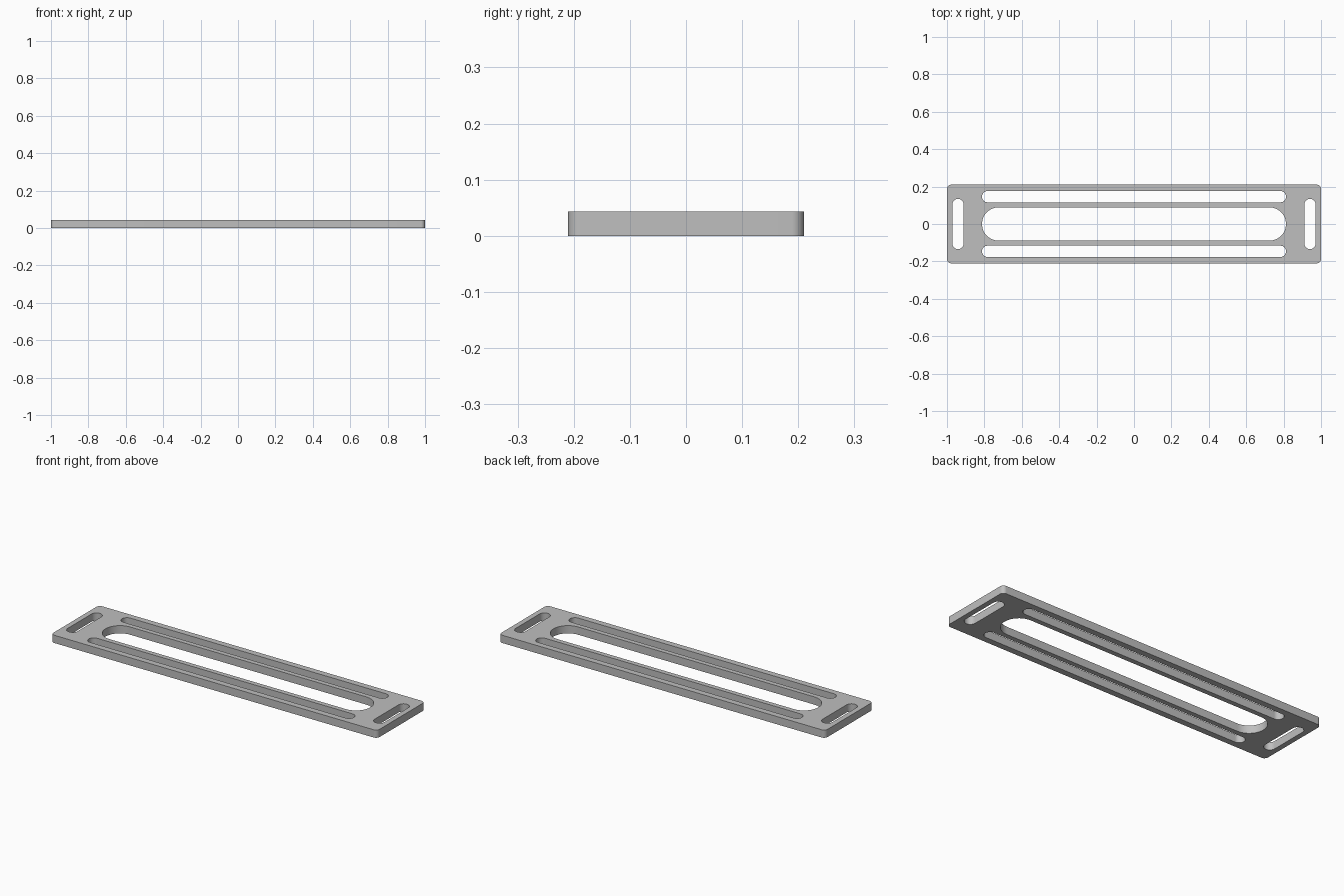
import bpy
import bmesh
from math import cos, sin, pi

if "Cube" in bpy.data.objects:
    bpy.data.objects.remove(bpy.data.objects["Cube"], do_unlink=True)

HEIGHT = 0.043

grey = bpy.data.materials.new("light_grey")
grey.use_nodes = True
colour = (0.52, 0.52, 0.52, 1)
grey.diffuse_color = colour
grey.node_tree.nodes["Principled BSDF"].inputs["Base Color"].default_value = colour


def add_outline(curve, cx, cy, half_x, half_y, radius, steps=12):
    """Add a closed rounded rectangle to a flat curve."""
    points = []
    corners = [(1, 1), (-1, 1), (-1, -1), (1, -1)]
    for quarter, (sx, sy) in enumerate(corners):
        for i in range(steps + 1):
            a = (quarter + i / steps) * pi / 2
            points.append((cx + sx * (half_x - radius) + radius * cos(a),
                           cy + sy * (half_y - radius) + radius * sin(a)))
    spline = curve.splines.new("POLY")
    spline.points.add(len(points) - 1)
    for point, (x, y) in zip(spline.points, points):
        point.co = (x, y, 0, 1)
    spline.use_cyclic_u = True


# Plate outline and its slots, filled and extruded
curve = bpy.data.curves.new("slotted_plate_profile", "CURVE")
curve.dimensions = "2D"
curve.fill_mode = "BOTH"
curve.extrude = HEIGHT / 2
add_outline(curve, 0, 0, 1, 0.21, 0.022)
add_outline(curve, 0, 0, 0.8125, 0.089, 0.0885)          # wide middle slot
for side in (-1, 1):
    add_outline(curve, 0, side * 0.146, 0.8125, 0.03, 0.0295)    # long side slots
    add_outline(curve, side * 0.941, 0, 0.03, 0.134, 0.0295)     # end slots

plate = bpy.data.objects.new("slotted_plate", curve)
bpy.context.collection.objects.link(plate)
bpy.ops.object.select_all(action="DESELECT")
plate.select_set(True)
bpy.context.view_layer.objects.active = plate
bpy.ops.object.convert(target="MESH")
plate = bpy.context.object

# Weld the caps to the walls and rest the plate on the ground
bm = bmesh.new()
bm.from_mesh(plate.data)
bmesh.ops.remove_doubles(bm, verts=bm.verts, dist=0.0001)
bmesh.ops.translate(bm, verts=bm.verts, vec=(0, 0, HEIGHT / 2))
bmesh.ops.recalc_face_normals(bm, faces=bm.faces)
bm.to_mesh(plate.data)
bm.free()

plate.data.materials.clear()
plate.data.materials.append(grey)
bpy.ops.object.shade_smooth_by_angle(angle=pi / 6)
